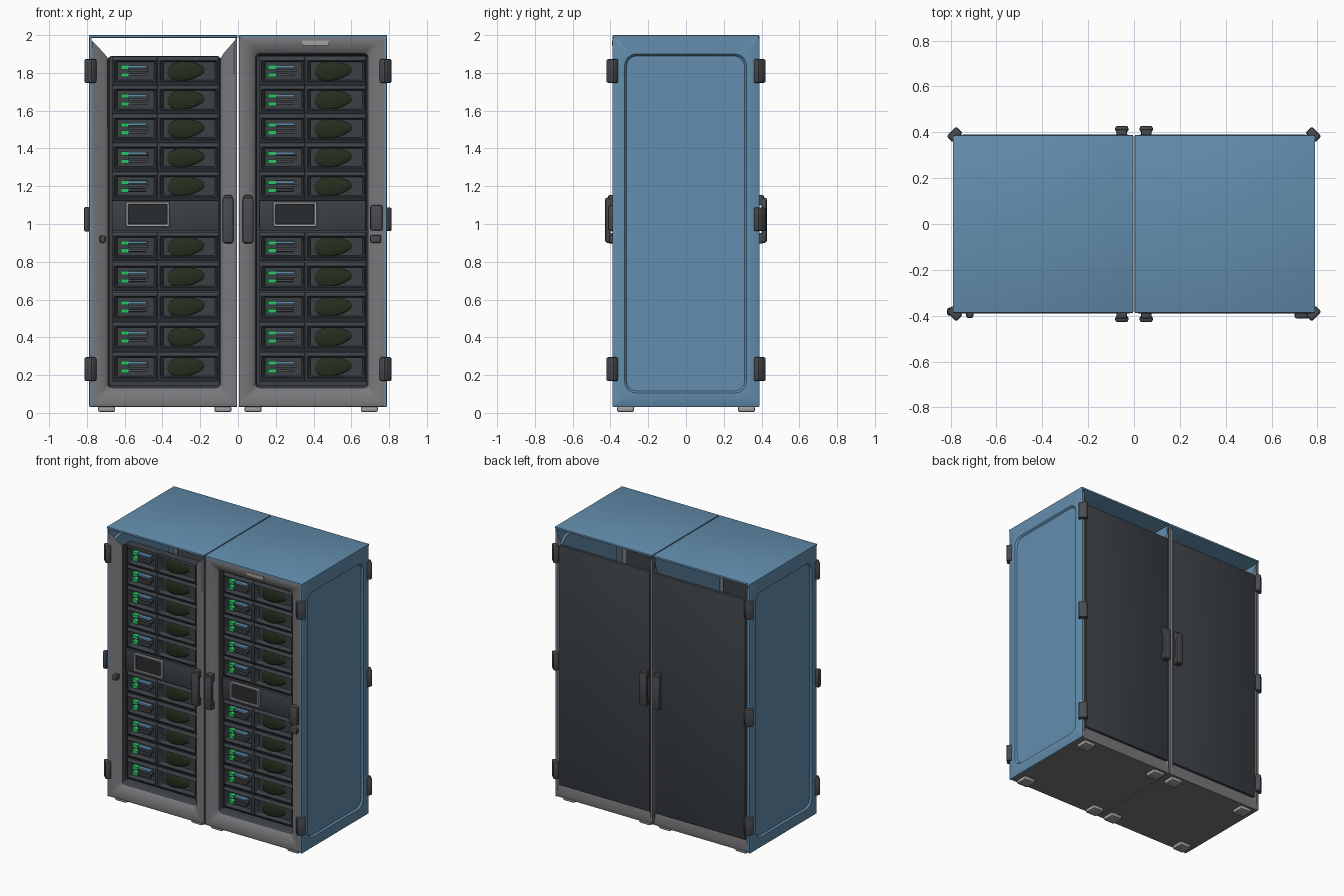
import bpy, bmesh, math
from mathutils import Matrix, Vector

if "Cube" in bpy.data.objects:
    bpy.data.objects.remove(bpy.data.objects["Cube"])


def mat(name, r, g, b):
    m = bpy.data.materials.new(name)
    m.diffuse_color = (r, g, b, 1)
    m.use_nodes = True
    m.node_tree.nodes["Principled BSDF"].inputs["Base Color"].default_value = m.diffuse_color
    return m


BLUE = mat("steel_blue", 0.125, 0.27, 0.42)
GREY = mat("frame_grey", 0.19, 0.19, 0.2)
DARK = mat("dark_panel", 0.045, 0.052, 0.06)
GRIP = mat("handle_charcoal", 0.065, 0.07, 0.078)
GREEN = mat("signal_green", 0.025, 0.56, 0.14)
OLIVE = mat("vent_olive", 0.018, 0.028, 0.013)
LIGHT = mat("light_grey", 0.36, 0.36, 0.36)
GLASS = mat("screen_black", 0.022, 0.025, 0.028)


def finish(name, bm, material):
    me = bpy.data.meshes.new(name)
    bm.to_mesh(me)
    bm.free()
    me.materials.append(material)
    ob = bpy.data.objects.new(name, me)
    bpy.context.collection.objects.link(ob)
    bpy.ops.object.select_all(action='DESELECT')
    ob.select_set(True)
    bpy.context.view_layer.objects.active = ob
    bpy.ops.object.shade_smooth_by_angle(angle=math.radians(35))
    return ob


def box(name, x0, x1, y0, y1, z0, z1, material, bevel=0.0, turn=0.0):
    bm = bmesh.new()
    bmesh.ops.create_cube(bm, size=1)
    bmesh.ops.scale(bm, vec=(abs(x1 - x0), abs(y1 - y0), abs(z1 - z0)), verts=bm.verts)
    if bevel:
        bmesh.ops.bevel(bm, geom=bm.edges[:], offset=bevel, segments=2,
                        profile=0.5, affect='EDGES')
    bm.transform(Matrix.Translation(((x0 + x1) / 2, (y0 + y1) / 2, (z0 + z1) / 2))
                 @ Matrix.Rotation(turn, 4, 'Z'))
    return finish(name, bm, material)


def loop_points(u0, u1, v0, v1, r, n=4):
    u0, u1 = min(u0, u1), max(u0, u1)
    pts = []
    for cu, cv, start in ((u1 - r, v1 - r, 0), (u0 + r, v1 - r, 90),
                          (u0 + r, v0 + r, 180), (u1 - r, v0 + r, 270)):
        for i in range(n + 1):
            a = math.radians(start + 90 * i / n)
            pts.append((cu + r * math.cos(a), cv + r * math.sin(a)))
    return pts


def loft(name, loops, material, axis, out, cap=True, drop_above=None):
    """Bridge rounded rectangles (u0, u1, v0, v1, radius, depth) into a frame."""
    bm = bmesh.new()
    rings = []
    for u0, u1, v0, v1, r, d in loops:
        rings.append([bm.verts.new((u, d, v) if axis == 'y' else (d, u, v))
                      for u, v in loop_points(u0, u1, v0, v1, r)])
    n = len(rings[0])
    for a, b in zip(rings, rings[1:]):
        for i in range(n):
            j = (i + 1) % n
            bm.faces.new((a[i], a[j], b[j], b[i]))
    lid = bm.faces.new(rings[-1])
    lid.normal_update()
    if lid.normal[1 if axis == 'y' else 0] * out < 0:
        bmesh.ops.reverse_faces(bm, faces=bm.faces[:])
    gone = [] if cap else [lid]
    if drop_above:
        gone += [f for f in bm.faces if f is not lid
                 and f.calc_center_median().z > drop_above]
    if gone:
        bmesh.ops.delete(bm, geom=gone, context='FACES')
    return finish(name, bm, material)


def vent_blob(name, x, y, z):
    # pear-shaped flattened vent
    bm = bmesh.new()
    bmesh.ops.create_uvsphere(bm, u_segments=16, v_segments=10, radius=1)
    for v in bm.verts:
        v.co = Vector((x + v.co.x * 0.1,
                       y + v.co.y * 0.012,
                       z + v.co.z * 0.05 * (1 - 0.25 * v.co.x) + 0.006 * v.co.x))
    return finish(name, bm, OLIVE)


def cabinet_shell(s, side):
    # blue outer side with a recessed panel, top and inner wall
    loft(side + "_side_panel", [
        (-0.388, 0.388, 0.03, 1.995, 0.005, s * 0.775),
        (-0.388, 0.388, 0.03, 1.995, 0.005, s * 0.785),
        (-0.38, 0.38, 0.038, 1.99, 0.006, s * 0.79),
        (-0.325, 0.32, 0.105, 1.9, 0.06, s * 0.79),
        (-0.315, 0.31, 0.115, 1.89, 0.055, s * 0.778)], BLUE, 'x', s)
    box(side + "_top_panel", s * 0.003, s * 0.79, -0.388, 0.388, 1.985, 2.0, BLUE, 0.004)
    box(side + "_inner_wall", s * 0.004, s * 0.014, -0.37, 0.37, 0.04, 1.988, BLUE)
    box(side + "_base", s * 0.004, s * 0.784, -0.38, 0.38, 0.03, 0.05, GREY)
    # front frame (the left one has no top rail) and its dark liner
    loft(side + "_front_frame", [
        (s * 0.004, s * 0.788, 0.03, 1.995, 0.008, -0.375),
        (s * 0.006, s * 0.785, 0.033, 1.992, 0.01, -0.385),
        (s * 0.02, s * 0.77, 0.047, 1.98, 0.012, -0.39),
        (s * 0.075, s * 0.71, 0.11, 1.925, 0.02, -0.372),
        (s * 0.09, s * 0.69, 0.13, 1.905, 0.025, -0.355)],
        GREY, 'y', -1, False, 1.885 if s < 0 else None)
    loft(side + "_front_liner", [
        (s * 0.09, s * 0.69, 0.13, 1.905 if s > 0 else 1.89, 0.025, -0.355),
        (s * 0.10, s * 0.68, 0.145, 1.89, 0.015, -0.325),
        (s * 0.10, s * 0.68, 0.145, 1.89, 0.015, -0.285)], DARK, 'y', -1)
    # back frame without top rail, and back door
    loft(side + "_back_frame", [
        (s * 0.004, s * 0.788, 0.03, 1.995, 0.008, 0.37),
        (s * 0.006, s * 0.785, 0.035, 1.99, 0.01, 0.38),
        (s * 0.018, s * 0.765, 0.06, 1.97, 0.012, 0.386),
        (s * 0.03, s * 0.74, 0.13, 1.88, 0.02, 0.37)],
        GREY, 'y', 1, False, 1.87)
    box(side + "_back_door", s * 0.02, s * 0.752, 0.365, 0.39, 0.12, 1.875, DARK, 0.006)
    # feet
    for fx in (0.08, 0.695):
        for fy in (-0.32, 0.32):
            box(side + "_foot", s * (fx - 0.045), s * (fx + 0.045),
                fy - 0.045, fy + 0.045, 0.005, 0.035, LIGHT, 0.008)
    # handles on front and back
    for f, face in ((-1, "front"), (1, "back")):
        box(f"{side}_{face}_handle_grip", s * 0.024, s * 0.082, f * 0.4, f * 0.428,
            0.9, 1.14, GRIP, 0.011)
        for hz in (0.925, 1.125):
            box(f"{side}_{face}_handle_post", s * 0.03, s * 0.076, f * 0.375, f * 0.412,
                hz - 0.028, hz + 0.028, GRIP, 0.006)
        # corner hinges
        for hz in (1.81, 1.025, 0.232):
            if hz == 1.025 and f < 0:
                continue
            box(f"{side}_{face}_hinge", s * 0.782 - 0.03, s * 0.782 + 0.03,
                f * 0.39 - 0.02, f * 0.39 + 0.02, hz - 0.063, hz + 0.063,
                GRIP, 0.009, -s * f * math.pi / 4)


def rack(dx, side):
    # servers: five above and five below the control panel
    rows = [1.81 - 0.1525 * i for i in range(5)] + [0.88 - 0.159 * i for i in range(5)]
    for z in rows:
        for name, a, b in (("port_bay", 0.112, 0.355), ("vent_bay", 0.355, 0.678)):
            loft(f"{side}_{name}", [
                (dx + a, dx + b, z - 0.077, z + 0.077, 0.002, -0.325),
                (dx + a + 0.012, dx + b - 0.008, z - 0.056, z + 0.056, 0.004, -0.338),
                (dx + a + 0.03, dx + b - 0.02, z - 0.048, z + 0.048, 0.006, -0.30)],
                DARK, 'y', -1)
        for dz in (0.02, -0.022):
            box(side + "_status_light", dx + 0.16, dx + 0.2, -0.335, -0.3,
                z + dz - 0.011, z + dz + 0.011, GREEN)
            box(side + "_status_dot", dx + 0.145, dx + 0.154, -0.325, -0.3,
                z + dz - 0.006, z + dz + 0.006, GREEN)
        for dz, m, x1 in ((0.022, BLUE, 0.3), (0.002, GRIP, 0.31), (-0.02, GRIP, 0.295)):
            box(side + "_drive_bar", dx + 0.2, dx + x1, -0.328, -0.3,
                z + dz - 0.007, z + dz + 0.007, m, 0.002)
        vent_blob(side + "_vent", dx + 0.505, -0.306, z)
    # control panel with screen
    box(side + "_control_panel", dx + 0.112, dx + 0.678, -0.345, -0.29,
        0.965, 1.125, DARK, 0.006)
    loft(side + "_screen_bezel", [
        (dx + 0.185, dx + 0.418, 0.985, 1.118, 0.01, -0.344),
        (dx + 0.187, dx + 0.416, 0.987, 1.116, 0.01, -0.358),
        (dx + 0.197, dx + 0.406, 0.997, 1.106, 0.006, -0.358),
        (dx + 0.2, dx + 0.403, 1.0, 1.103, 0.006, -0.348)], LIGHT, 'y', -1, False)
    box(side + "_screen", dx + 0.198, dx + 0.405, -0.35, -0.344, 0.998, 1.105, GLASS)


for s, side in ((-1, "left"), (1, "right")):
    cabinet_shell(s, side)
rack(-0.78, "left")
rack(0.0, "right")

# front lock plates, knob and small side hinge
box("right_lock_box", 0.7, 0.765, -0.412, -0.37, 0.965, 1.1, GRIP, 0.01)
box("right_lock_button", 0.7, 0.758, -0.408, -0.37, 0.9, 0.942, GRIP, 0.008)
box("left_lock_knob", -0.732, -0.7, -0.41, -0.36, 0.9, 0.94, GRIP, 0.01)
box("left_side_hinge", -0.815, -0.785, -0.4, -0.365, 0.96, 1.09, GRIP, 0.009)
# badge plate on the right top rail
box("top_rail_plate", 0.34, 0.48, -0.391, -0.383, 1.945, 1.972, LIGHT)
